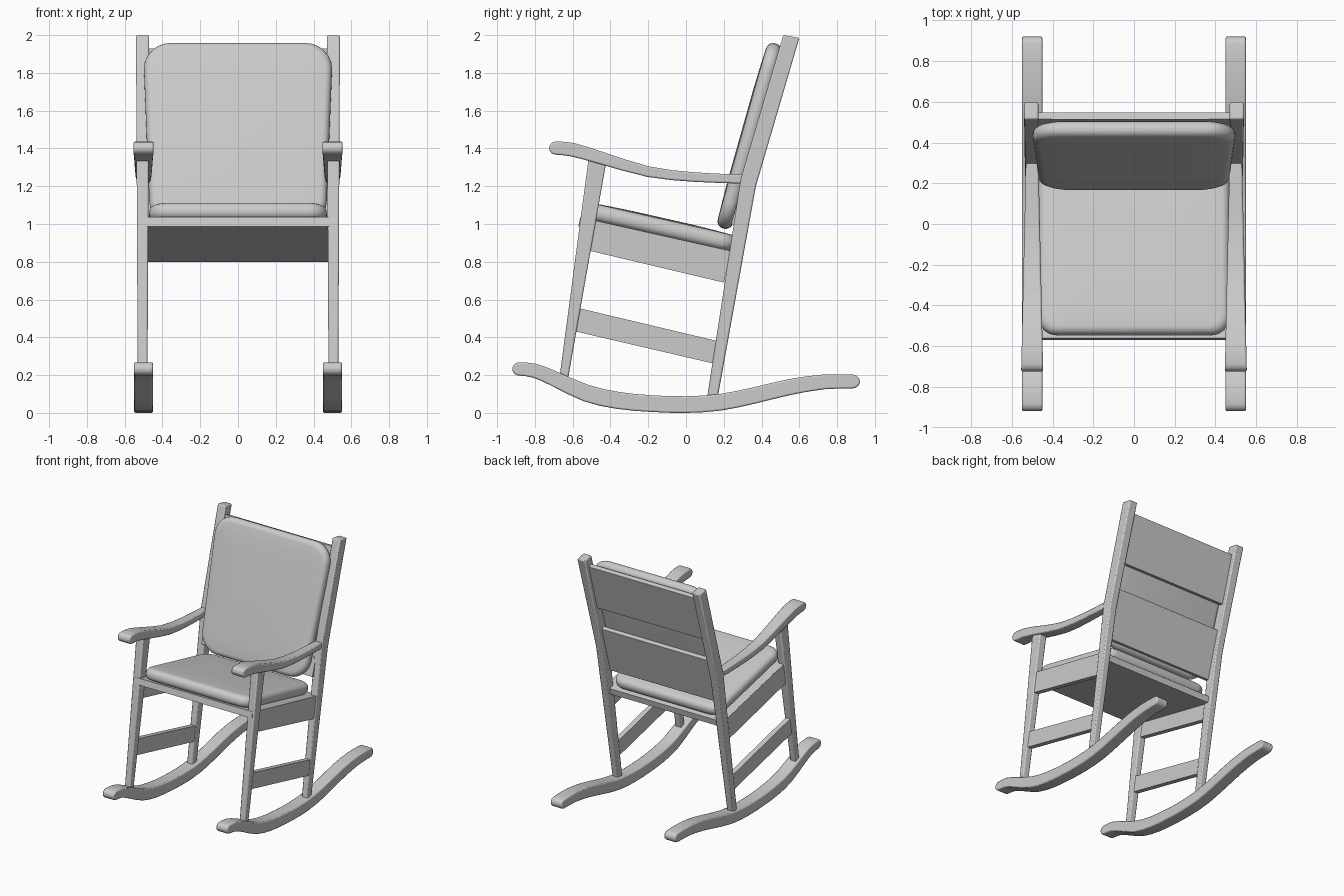
import bpy, bmesh, math
from mathutils import Vector

if "Cube" in bpy.data.objects:
    bpy.data.objects.remove(bpy.data.objects["Cube"])


def finish(name, bm, mirror=False, bevel=0.0, angle=35):
    bmesh.ops.recalc_face_normals(bm, faces=bm.faces)
    me = bpy.data.meshes.new(name)
    bm.to_mesh(me)
    bm.free()
    ob = bpy.data.objects.new(name, me)
    bpy.context.collection.objects.link(ob)
    bpy.ops.object.select_all(action='DESELECT')
    ob.select_set(True)
    bpy.context.view_layer.objects.active = ob
    bpy.ops.object.shade_smooth_by_angle(angle=math.radians(angle))
    if bevel:
        m = ob.modifiers.new("bevel", 'BEVEL')
        m.width, m.segments, m.limit_method = bevel, 2, 'ANGLE'
        m.angle_limit = math.radians(50)
    if mirror:
        ob.modifiers.new("mirror", 'MIRROR')
    return ob


def prism(name, pts, span, mirror=True, bevel=0.008):
    """Side outline (y, z) extruded in x; span(y, z) gives (x0, x1)."""
    bm = bmesh.new()
    a = [bm.verts.new((span(y, z)[0], y, z)) for y, z in pts]
    b = [bm.verts.new((span(y, z)[1], y, z)) for y, z in pts]
    bm.faces.new(a)
    bm.faces.new(b[::-1])
    n = len(pts)
    for i in range(n):
        j = (i + 1) % n
        bm.faces.new((a[i], b[i], b[j], a[j]))
    return finish(name, bm, mirror, bevel)


def ribbon(path, round_end):
    """Outline around a smooth centre path of (y, z, thickness)."""
    p = [Vector(q) for q in path]
    p = [2 * p[0] - p[1]] + p + [2 * p[-1] - p[-2]]
    c = []
    for i in range(1, len(p) - 2):
        for t in (0, 0.5):
            c.append(0.5 * (2 * p[i] + (p[i + 1] - p[i - 1]) * t
                     + (2 * p[i - 1] - 5 * p[i] + 4 * p[i + 1] - p[i + 2]) * t * t
                     + (3 * p[i] - p[i - 1] - 3 * p[i + 1] + p[i + 2]) * t ** 3))
    c.append(p[-2])
    top, bot = [], []
    for i, q in enumerate(c):
        d = c[min(i + 1, len(c) - 1)] - c[max(i - 1, 0)]
        d = Vector((d.x, d.y)).normalized()
        o, q2 = Vector((-d.y, d.x)) * q.z / 2, Vector((q.x, q.y))
        top.append(q2 + o)
        bot.append(q2 - o)

    def cap(a, b):
        m, r = (a + b) / 2, (a - b) / 2
        s = Vector((r.y, -r.x))
        return [m + r * math.cos(k * math.pi / 6) + s * math.sin(k * math.pi / 6) for k in range(1, 6)]
    out = top + (cap(top[-1], bot[-1]) if round_end else []) + bot[::-1] + cap(bot[0], top[0])
    return [tuple(v) for v in out]


def cushion(name, start, end, thick, half, corner, edge, dome):
    """Pillow on the line start-end in the side plane; half = half width as v goes 0..1."""
    s, e = Vector((0, *start)), Vector((0, *end))
    length = (e - s).length
    v = (e - s) / length
    w = Vector((1, 0, 0)).cross(v)
    # layers: (height, inset)
    arc = [k * math.pi / 10 for k in range(6)]
    lay = [(edge * (1 - math.sin(a)), edge * (1 - math.cos(a))) for a in arc[::-1]]
    lay += [(thick - edge * (1 - math.sin(a)), edge * (1 - math.cos(a))) for a in arc]
    lay += [(thick + dome * 0.6, edge + 0.1), (thick + dome, edge + 0.22)]
    bm = bmesh.new()
    rings = []
    for h, ins in lay:
        ring = []
        r = max(corner - ins * 0.5, 0.03)
        L = length / 2 - ins
        for cx, cv, a0 in ((1, 1, 0), (-1, 1, 90), (-1, -1, 180), (1, -1, 270)):
            for k in range(7):
                a = math.radians(a0 + k * 15)
                vv = cv * (L - r) + r * math.sin(a)
                W = half(vv / length + 0.5) - ins
                x = cx * (W - r) + r * math.cos(a)
                ring.append(bm.verts.new(s + v * (vv + length / 2) + w * h + Vector((x, 0, 0))))
            if cx == cv:
                continue
        rings.append(ring)
    n = len(rings[0])
    for a, b in zip(rings, rings[1:]):
        for i in range(n):
            j = (i + 1) % n
            bm.faces.new((a[i], a[j], b[j], b[i]))
    bm.faces.new(rings[0])
    bm.faces.new(rings[-1])
    return finish(name, bm, angle=60)


# Curved rockers
prism("rocker", ribbon([(-0.885, 0.233, 0.07), (-0.80, 0.223, 0.075), (-0.70, 0.182, 0.08),
                        (-0.53, 0.105, 0.09), (-0.36, 0.066, 0.09), (-0.18, 0.049, 0.088),
                        (0, 0.044, 0.088), (0.18, 0.056, 0.088), (0.36, 0.092, 0.086),
                        (0.55, 0.137, 0.084), (0.73, 0.164, 0.078), (0.885, 0.166, 0.072)], True),
      lambda y, z: (0.45, 0.55))

# Armrests, narrowing to the back
prism("armrest", ribbon([(-0.69, 1.402, 0.07), (-0.60, 1.393, 0.072), (-0.45, 1.350, 0.066),
                         (-0.20, 1.277, 0.056), (0.05, 1.248, 0.05), (0.30, 1.238, 0.048)], False),
      lambda y, z: (0.4625 + 0.0225 * (y - 0.0) * 1.0, 0.538 - 0.0225 * y))

# Tapered legs and bent back posts
leg_span = lambda y, z: (0.48 - 0.005 * z, 0.53 + 0.005 * z)
prism("front_leg", [(-0.672, 0.17), (-0.628, 0.16), (-0.42, 1.34), (-0.514, 1.36)], leg_span)
prism("back_post", [(0.11, 0.07), (0.166, 0.07), (0.37, 1.20), (0.60, 1.985), (0.515, 2.0), (0.29, 1.24)],
      leg_span)

# Side boards between the legs
board = lambda y, z: (0.485, 0.525)
prism("side_apron", [(-0.50, 1.022), (-0.53, 0.863), (0.20, 0.69), (0.24, 0.857)], board, bevel=0)
prism("side_stretcher", [(-0.59, 0.56), (-0.61, 0.437), (0.16, 0.258), (0.18, 0.377)], board, bevel=0)

# Sloping seat board
prism("seat_board", [(-0.56, 1.036), (-0.57, 0.987), (0.27, 0.80), (0.28, 0.848)],
      lambda y, z: (-0.52, 0.52), mirror=False, bevel=0)

# Back slats
for name, z0, z1 in (("upper_slat", 1.56, 1.93), ("lower_slat", 1.00, 1.37)):
    f = lambda z: 0.255 + (z - 1.0) * 0.297
    prism(name, [(f(z0) - 0.018, z0), (f(z0) + 0.018, z0 - 0.01), (f(z1) + 0.018, z1 - 0.01), (f(z1) - 0.018, z1)],
          lambda y, z: (-0.49, 0.49), mirror=False, bevel=0.003)

# Cushions
cushion("seat_cushion", (-0.555, 1.032), (0.26, 0.847), 0.09, lambda v: 0.47, 0.09, 0.04, 0.006)
cushion("back_cushion", (0.237, 0.965), (0.513, 1.945), 0.082,
        lambda v: 0.458 + 0.04 * math.sin(min(v / 0.75, 1) * math.pi / 2), 0.14, 0.038, 0.006)
